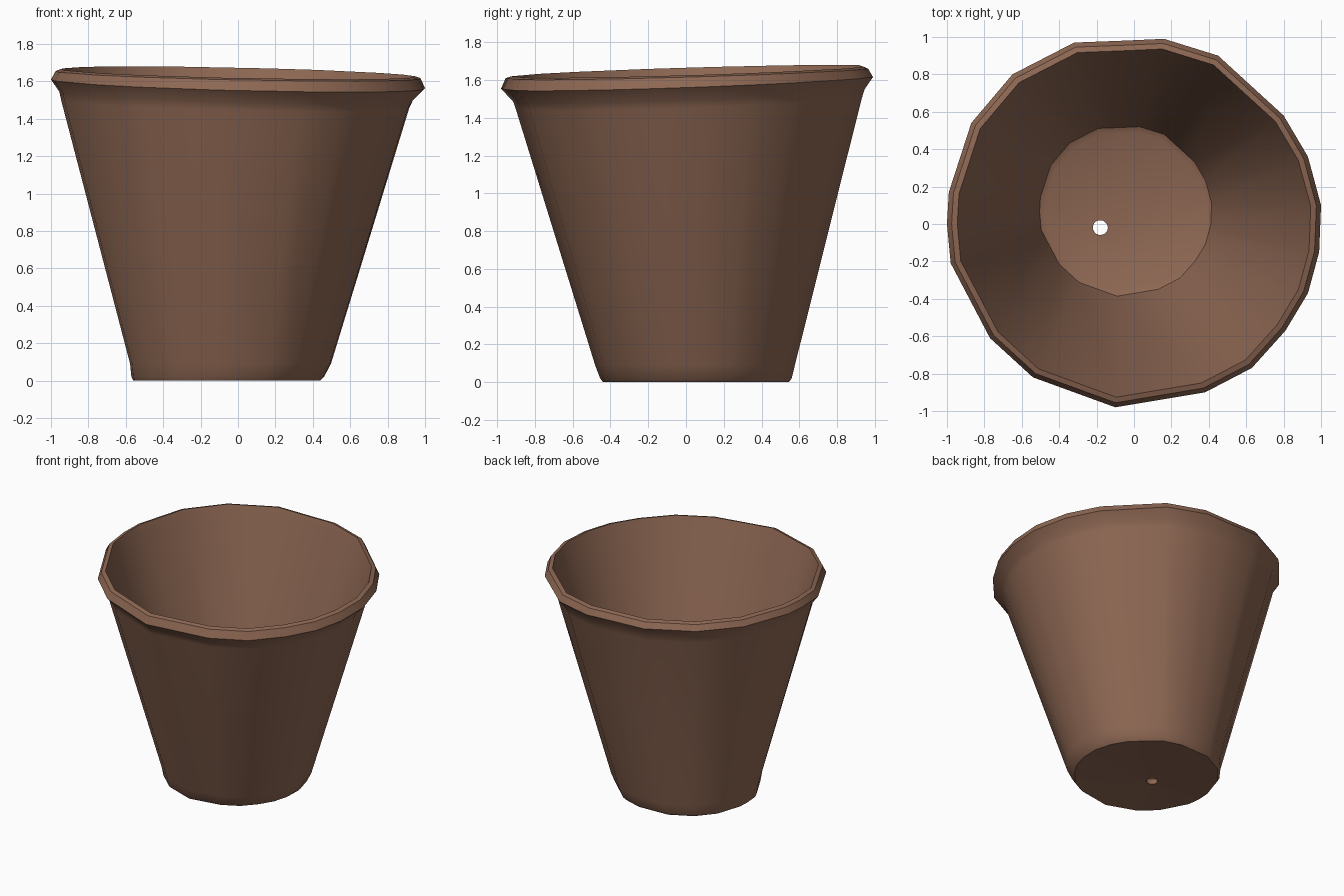
import bpy, bmesh

# Irregular outline of the rim, seen from above
OUTLINE = [(-0.99, 0.17), (-0.87, 0.54), (-0.65, 0.80), (-0.32, 0.97), (-0.06, 0.98),
           (0.16, 0.99), (0.45, 0.90), (0.80, 0.58), (0.93, 0.36), (1.0, 0.10),
           (0.99, -0.15), (0.93, -0.37), (0.81, -0.57), (0.63, -0.77), (0.38, -0.90),
           (-0.10, -0.98), (-0.54, -0.82), (-0.77, -0.61), (-0.98, -0.21), (-1.0, 0.0)]

# Rings: scale, centre x, centre y, height, tilt (from drain hole, outside, over lip, inside, to hole)
RINGS = [
    (0.04, -0.18, -0.02, 0.03, 0),
    (0.50, -0.06, 0.05, 0.0, 0),
    (0.515, -0.055, 0.05, 0.02, 0),
    (0.537, -0.04, 0.045, 0.09, 0),
    (0.93, -0.015, 0.01, 1.475, 0.9),
    (0.945, -0.01, 0.01, 1.52, 1),
    (1.0, 0.0, 0.0, 1.585, 1),
    (0.975, 0.0, 0.0, 1.635, 0.8),
    (0.945, 0.0, 0.0, 1.645, 0.8),
    (0.93, 0.0, 0.0, 1.60, 0.8),
    (0.46, -0.045, 0.065, 0.09, 0),
    (0.43, -0.045, 0.065, 0.075, 0),
    (0.04, -0.18, -0.02, 0.07, 0),
]

bm = bmesh.new()
loops = []
for s, cx, cy, z, t in RINGS:
    loops.append([bm.verts.new((cx + s * x, cy + s * y, z + t * (0.035 * y - 0.025 * x)))
                  for x, y in OUTLINE])

# Bridge every ring to the next, closing at the drain hole
n = len(OUTLINE)
for k in range(len(loops)):
    a, b = loops[k], loops[(k + 1) % len(loops)]
    for i in range(n):
        j = (i + 1) % n
        bm.faces.new((a[i], a[j], b[j], b[i]))
bmesh.ops.recalc_face_normals(bm, faces=bm.faces)

mesh = bpy.data.meshes.new("flower_pot")
bm.to_mesh(mesh)
bm.free()
pot = bpy.data.objects.new("flower_pot", mesh)
bpy.context.collection.objects.link(pot)

# Terracotta colour
mat = bpy.data.materials.new("brown_terracotta")
mat.diffuse_color = (0.27, 0.137, 0.087, 1)
mesh.materials.append(mat)

# Smooth walls with crisp lip and foot
bpy.context.view_layer.objects.active = pot
pot.select_set(True)
bpy.ops.object.shade_smooth_by_angle(angle=0.6)
